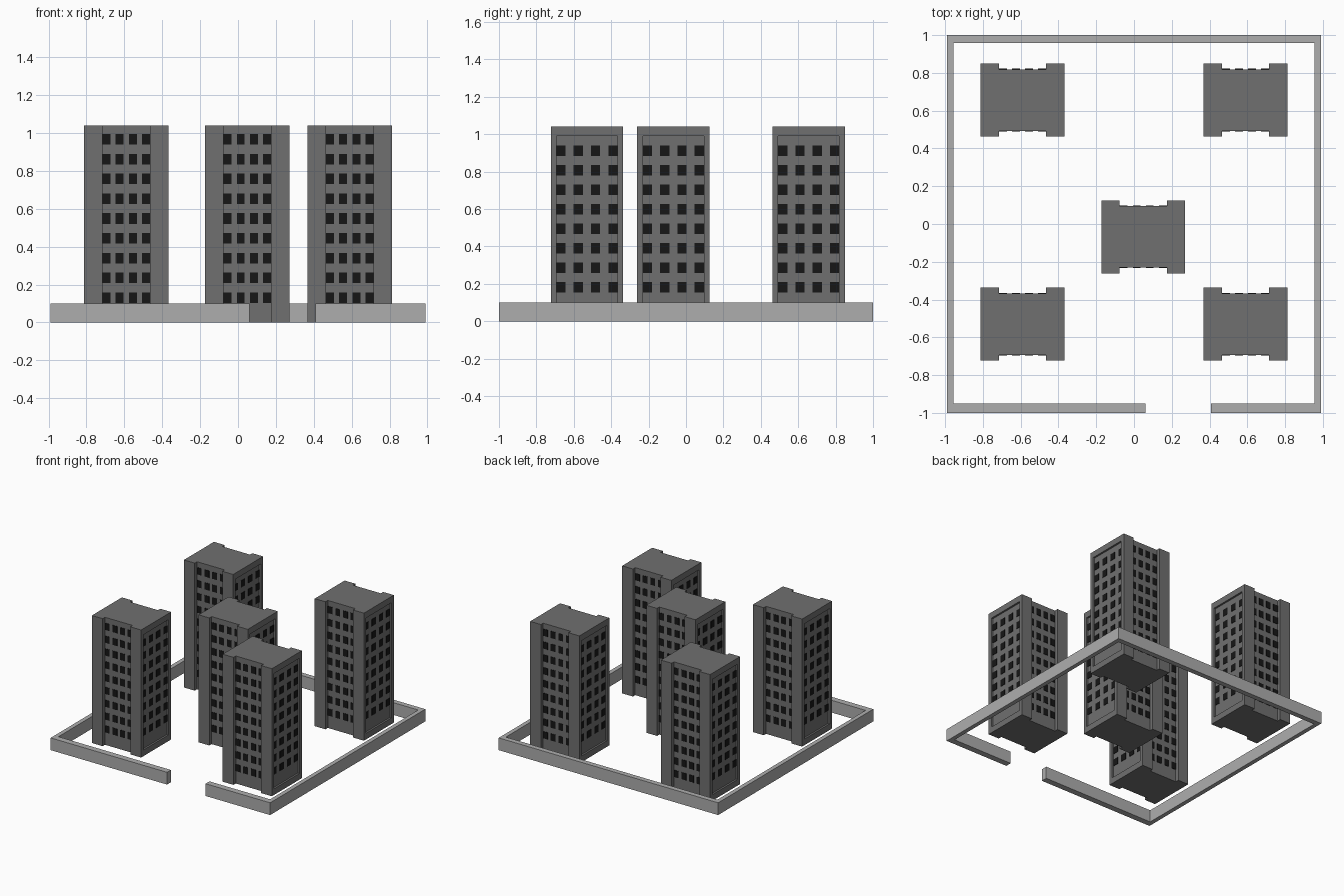
import bpy, bmesh
from mathutils import Matrix, Vector

if "Cube" in bpy.data.objects:
    bpy.data.objects.remove(bpy.data.objects["Cube"])

HX, HY, H = 0.222, 0.193, 1.04      # tower half sizes and height
NX, ND = 0.125, 0.03                # notch half width and depth
PANEL_D = 0.015                     # side panel recess


def material(name, v):
    m = bpy.data.materials.new(name)
    m.diffuse_color = (v, v, v, 1)
    m.use_nodes = True
    m.node_tree.nodes["Principled BSDF"].inputs["Base Color"].default_value = m.diffuse_color
    return m


concrete = material("concrete", 0.16)
glass = material("glass", 0.008)
stone = material("stone", 0.42)


def box(bm, lo, hi):
    lo, hi = Vector(lo), Vector(hi)
    size = hi - lo
    bmesh.ops.create_cube(bm, size=1, matrix=Matrix.Translation((lo + hi) / 2)
                          @ Matrix.Diagonal((*size, 1)))


def to_mesh(bm, name, mat):
    me = bpy.data.meshes.new(name)
    bm.to_mesh(me)
    bm.free()
    me.materials.append(mat)
    return me


def place(name, me, loc=(0, 0, 0)):
    ob = bpy.data.objects.new(name, me)
    ob.location = loc
    bpy.context.collection.objects.link(ob)
    return ob


# Tower body: notched plan extruded up
bm = bmesh.new()
half = [(HX, -HY), (HX, HY), (NX, HY), (NX, HY - ND)]
plan = half + [(-NX, HY - ND), (-NX, HY), (-HX, HY), (-HX, -HY),
               (-NX, -HY), (-NX, -HY + ND), (NX, -HY + ND), (NX, -HY)]
base = bm.faces.new([bm.verts.new((x, y, 0)) for x, y in plan])
ext = bmesh.ops.extrude_face_region(bm, geom=[base], use_keep_orig=True)
bmesh.ops.translate(bm, vec=(0, 0, H),
                    verts=[g for g in ext["geom"] if isinstance(g, bmesh.types.BMVert)])
bmesh.ops.recalc_face_normals(bm, faces=bm.faces)

# Framed recess on each end wall
bm.normal_update()
ends = [f for f in bm.faces if abs(f.calc_center_median().x) > HX - 0.001]
bmesh.ops.inset_individual(bm, faces=ends, thickness=0.03)
for f in ends:
    for v in f.verts:
        v.co.y = 0.163 if v.co.y > 0 else -0.163
        v.co.z = 0.99 if v.co.z > H / 2 else 0.05
bmesh.ops.inset_individual(bm, faces=ends, thickness=0)
for f in ends:
    for v in f.verts:
        v.co.x -= PANEL_D if v.co.x > 0 else -PANEL_D
body = to_mesh(bm, "tower_body", concrete)

# Window panes on all four walls
bm = bmesh.new()
T = 0.003
for s in (-1, 1):
    for c in range(4):
        for r in range(9):
            x, z, y = (c - 1.5) * 0.069, 0.131 + r * 0.1045, s * (HY - ND)
            box(bm, (x - 0.021, y - T, z - 0.028), (x + 0.021, y + T, z + 0.028))
        for r in range(8):
            y, z, x = (c - 1.5) * 0.093, 0.183 + r * 0.104, s * (HX - PANEL_D)
            box(bm, (x - T, y - 0.025, z - 0.028), (x + T, y + 0.025, z + 0.028))
panes = to_mesh(bm, "tower_windows", glass)

# Five towers
spots = {"front_left": (-0.59, -0.53), "front_right": (0.59, -0.53),
         "back_left": (-0.59, 0.656), "back_right": (0.59, 0.656),
         "centre": (0.049, -0.068)}
for key, (x, y) in spots.items():
    tower = place(key + "_tower", body, (x, y, 0))
    place(key + "_windows", panes).parent = tower

# Perimeter wall with a gate gap in front
bm = bmesh.new()
X, Y, IX, IF, IB, L, R = 0.99, 1.0, 0.955, -0.95, 0.958, 0.06, 0.408
ring = [(L, -Y), (L, IF), (-IX, IF), (-IX, IB), (IX, IB), (IX, IF),
        (R, IF), (R, -Y), (X, -Y), (X, Y), (-X, Y), (-X, -Y)]
base = bm.faces.new([bm.verts.new((x, y, 0)) for x, y in ring])
ext = bmesh.ops.extrude_face_region(bm, geom=[base], use_keep_orig=True)
bmesh.ops.translate(bm, vec=(0, 0, 0.1),
                    verts=[g for g in ext["geom"] if isinstance(g, bmesh.types.BMVert)])
bmesh.ops.recalc_face_normals(bm, faces=bm.faces)
place("perimeter_wall", to_mesh(bm, "perimeter_wall", stone))
